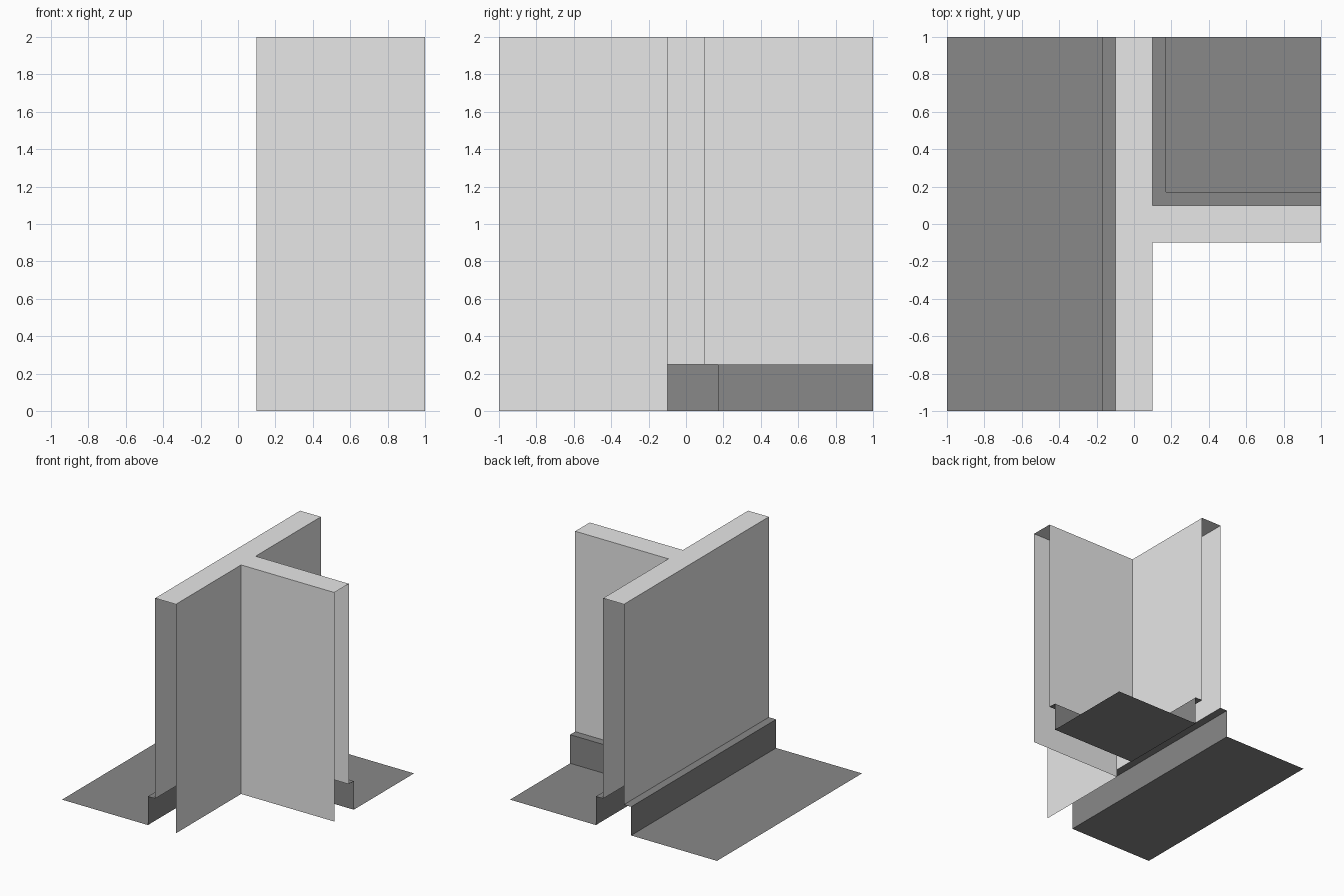
import bpy, bmesh

if "Cube" in bpy.data.objects:
    bpy.data.objects.remove(bpy.data.objects["Cube"])

def material(name, v):
    m = bpy.data.materials.new(name)
    m.diffuse_color = (v, v, v, 1)
    m.use_nodes = True
    m.node_tree.nodes["Principled BSDF"].inputs["Base Color"].default_value = m.diffuse_color
    return m

plaster = material("light plaster", 0.8)
stone = material("dark grey floor", 0.246)

T, B, H, K = 0.1, 0.17, 2.0, 0.25   # wall half thickness, skirting face, wall height, skirting height

def add(name, polys, mat):
    bm = bmesh.new()
    for p in polys:
        bm.faces.new([bm.verts.new(c) for c in p])
    bmesh.ops.remove_doubles(bm, verts=bm.verts, dist=1e-4)
    me = bpy.data.meshes.new(name)
    bm.to_mesh(me)
    bm.free()
    me.materials.append(mat)
    ob = bpy.data.objects.new(name, me)
    bpy.context.collection.objects.link(ob)

def upright(path, z0, z1):
    # vertical sheets along a plan path, facing right of travel
    return [[(*a, z0), (*b, z0), (*b, z1), (*a, z1)] for a, b in zip(path, path[1:])]

def flat(pts, z):
    return [[(*p, z) for p in pts]]

# Open-ended hollow T-shaped wall: outer side, two inner corners, and cap
side = [(-T, 1), (-T, -1)]
front = [(T, -1), (T, -T), (1, -T)]
back = [(1, T), (T, T), (T, 1)]
add("left_wall", upright(side, K, H), plaster)
add("front_corner_wall", upright(front, 0, H), plaster)
add("back_corner_wall", upright(back, K, H), plaster)
add("wall_cap", flat([(-T, -1), (T, -1), (T, -T), (1, -T), (1, T), (T, T), (T, 1), (-T, 1)], H), plaster)

# Skirting with ledge, running into the floor
def skirted_floor(name, wall, skirt, floor):
    ledges = []
    for i in range(len(wall) - 1):
        ledges += flat([skirt[i], skirt[i + 1], wall[i + 1], wall[i]][::-1], K)
    for f in ledges:                      # keep ledges facing up
        (ax, ay, _), (bx, by, _), (cx, cy, _) = f[:3]
        if (bx - ax) * (cy - ay) - (by - ay) * (cx - ax) < 0:
            f.reverse()
    add(name + "_skirting", upright(skirt, 0, K) + ledges, stone)
    add(name + "_floor", flat(floor, 0), stone)

skirted_floor("left", side, [(-B, 1), (-B, -1)],
              [(-1, -1), (-B, -1), (-B, 1), (-1, 1)])
skirted_floor("back", back, [(1, B), (B, B), (B, 1)],
              [(B, B), (1, B), (1, 1), (B, 1)])
